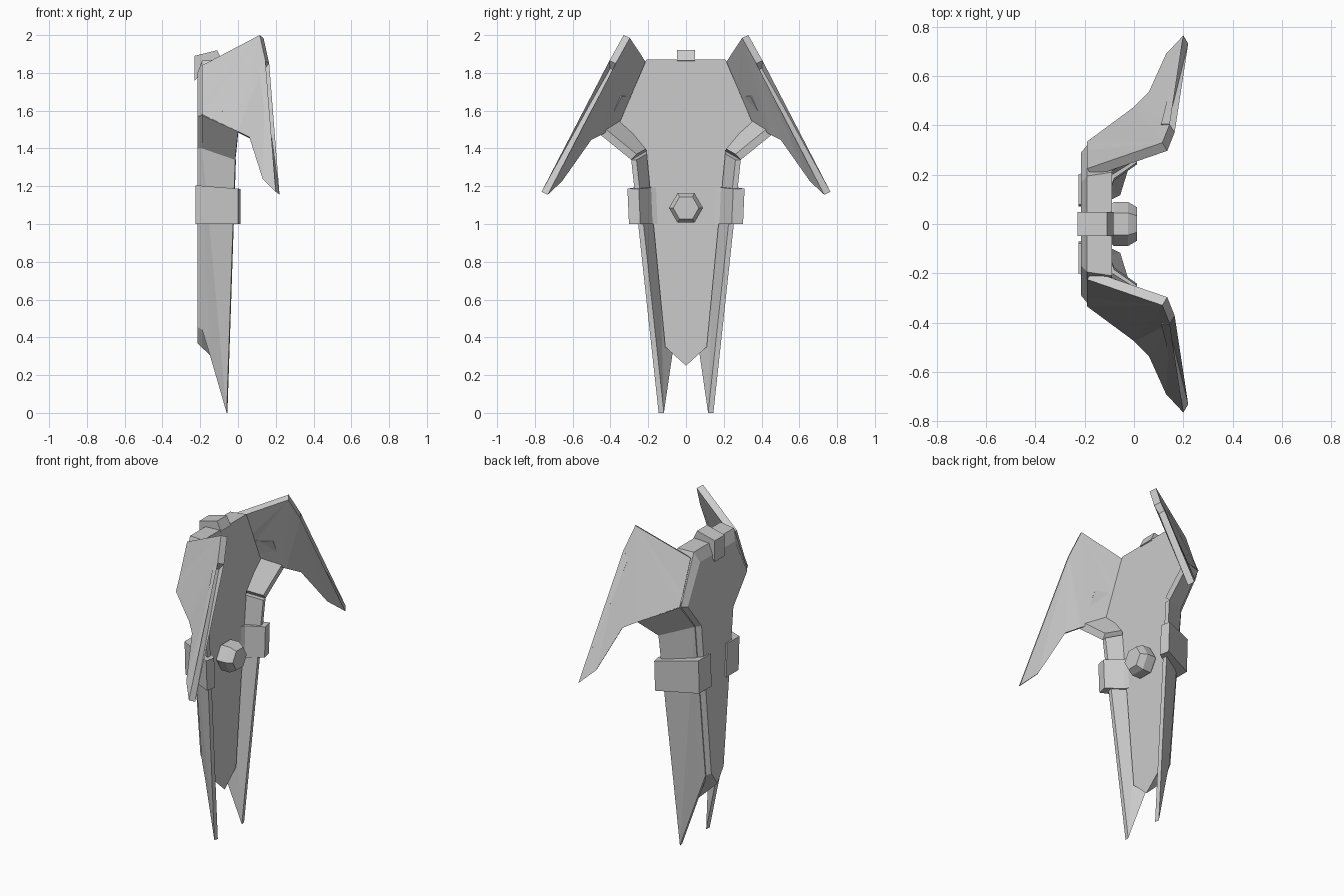
import bpy, bmesh
from math import cos, sin, pi
from mathutils import Vector

if "Cube" in bpy.data.objects:
    bpy.data.objects.remove(bpy.data.objects["Cube"])


def loft(name, loops, mirror=False):
    """Join matching closed loops into a capped flat-shaded solid."""
    bm = bmesh.new()
    rings = [[bm.verts.new(p) for p in loop] for loop in loops]
    n = len(rings[0])
    bm.faces.new(rings[0])
    bm.faces.new(rings[-1])
    for a, b in zip(rings, rings[1:]):
        for i in range(n):
            j = (i + 1) % n
            bm.faces.new((a[i], a[j], b[j], b[i]))
    caps = [f for f in bm.faces if len(f.verts) > 4]
    bmesh.ops.triangulate(bm, faces=caps, ngon_method='BEAUTY')
    bmesh.ops.recalc_face_normals(bm, faces=bm.faces)
    me = bpy.data.meshes.new(name)
    bm.to_mesh(me)
    bm.free()
    ob = bpy.data.objects.new(name, me)
    bpy.context.collection.objects.link(ob)
    if mirror:
        m = ob.modifiers.new("mirror", 'MIRROR')
        m.use_axis = (False, True, False)
        m.use_mirror_merge = False
    return ob


def slab(name, outer, offset):
    """Plate whose inner skin is the outer skin moved by offset; mirrored."""
    return loft(name, [outer, [Vector(p) + Vector(offset) for p in outer]], True)


def both_sides(x, half):
    """Half outline (y, z), ending on the centre line, to a full loop at x."""
    return [(x, y, z) for y, z in half] + [(x, -y, z) for y, z in half[-2::-1]]


# Central plate: front face, wide back step, chamfered back face
loft("body_plate", [
    both_sides(-0.09, [(.21, 1.87), (.35, 1.54), (.21, 1.39), (.11, .35), (0, .25)]),
    both_sides(-0.19, [(.195, 1.865), (.32, 1.575), (.178, 1.40), (.075, .44), (0, .345)]),
    both_sides(-0.215, [(.17, 1.80), (.29, 1.57), (.155, 1.40), (.06, .455), (0, .37)]),
])

# Swept wings with an open slot next to the plate
slab("wing", [
    (-.19, .225, 1.84), (.115, .33, 2.0), (.145, .405, 1.865), (.11, .405, 1.825),
    (.20, .765, 1.17), (.13, .69, 1.24), (.06, .535, 1.46), (0, .475, 1.49),
    (-.19, .335, 1.575), (-.02, .415, 1.61), (-.02, .375, 1.69),
    (-.10, .335, 1.69), (-.19, .30, 1.65)], (.02, -.033, -.015))

# Shoulder panels under the wings
slab("shoulder", [
    (-.19, .335, 1.58), (0, .475, 1.49), (-.015, .29, 1.34), (-.19, .185, 1.40)],
    (.005, -.028, .03))

# Long side blades
slab("side_blade", [
    (-.19, .185, 1.40), (-.015, .29, 1.34), (-.06, .145, 0),
    (-.15, .10, .31), (-.19, .082, .44)], (.004, -.028, 0))

# Clamps round the blades
clamp = [(-.225, .08), (-.225, .20), (0, .31), (.012, .25), (-.08, .185), (-.12, .08)]
loft("clamp", [
    [(x, y - .008, 1.0) for x, y in clamp],
    [(x, y, 1.205 - .08 * (x + .225)) for x, y in clamp]], True)

# Six-sided knob with a bevelled front
loft("knob", [
    [(x, r * cos(i * pi / 3), 1.085 + r * sin(i * pi / 3)) for i in range(6)]
    for x, r in ((-.10, .075), (-.08, .09), (-.025, .09), (.012, .068))])

# Clip over the top edge
clip = [(-.23, 1.76), (-.23, 1.89), (-.11, 1.92), (-.083, 1.865), (-.15, 1.84)]
loft("top_clip", [[(x, y, z) for x, z in clip] for y in (-.048, .048)])
